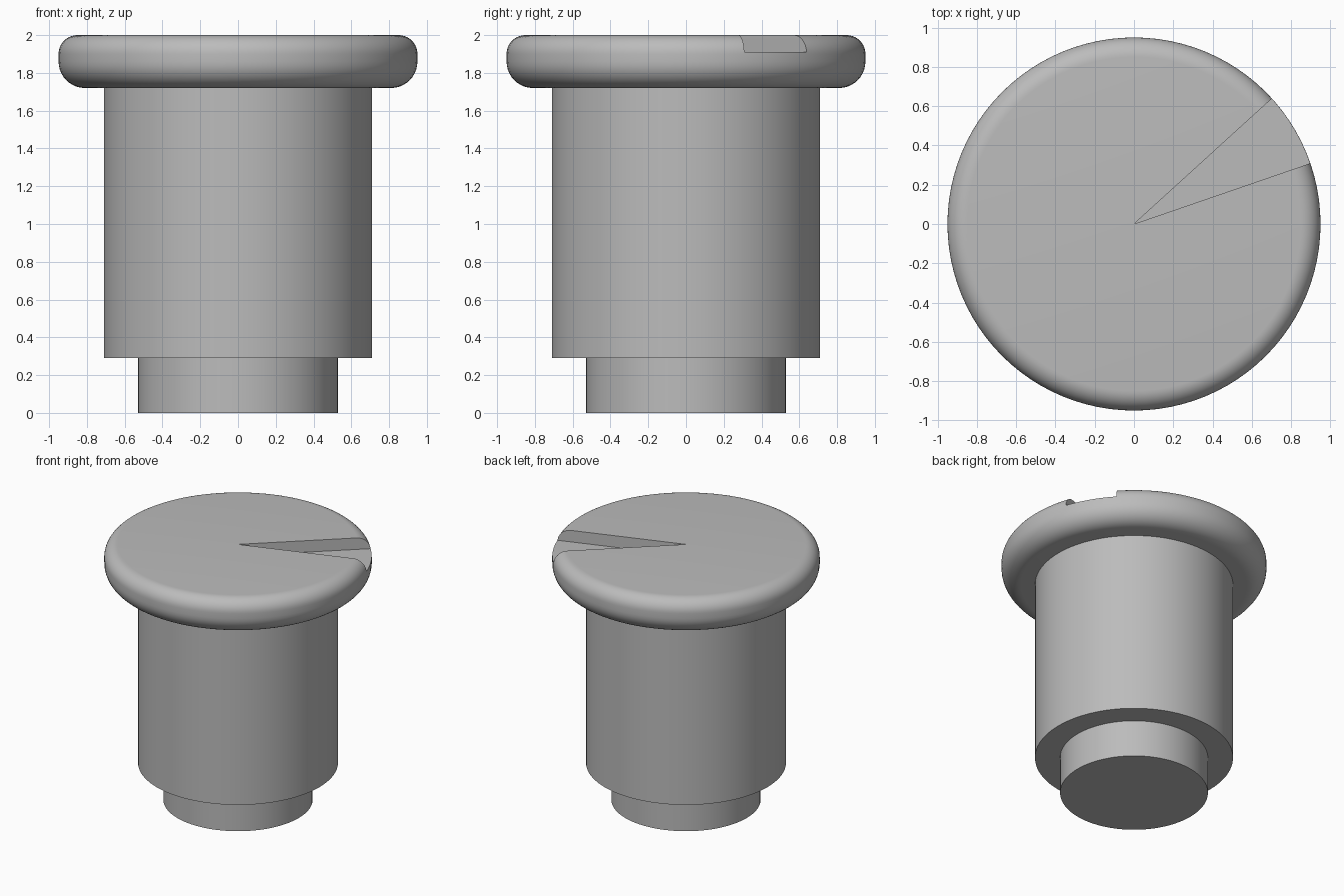
import bpy
import bmesh
from math import sin, cos, pi, radians

cube = bpy.data.objects.get("Cube")
if cube:
    bpy.data.objects.remove(cube, do_unlink=True)

# Single plain grey material
grey = bpy.data.materials.new("plain grey")
grey.use_nodes = True
colour = (0.5, 0.5, 0.5, 1)
grey.diffuse_color = colour
grey.node_tree.nodes["Principled BSDF"].inputs["Base Color"].default_value = colour


def make_object(name, bm):
    bmesh.ops.recalc_face_normals(bm, faces=bm.faces)
    mesh = bpy.data.meshes.new(name)
    bm.to_mesh(mesh)
    bm.free()
    mesh.materials.append(grey)
    obj = bpy.data.objects.new(name, mesh)
    bpy.context.collection.objects.link(obj)
    return obj


def activate(obj):
    bpy.ops.object.select_all(action="DESELECT")
    obj.select_set(True)
    bpy.context.view_layer.objects.active = obj


def turned(name, profile, sides=96):
    """Closed solid of revolution from (radius, z) points, flat caps at both ends."""
    bm = bmesh.new()
    rings = [[bm.verts.new((r * cos(2 * pi * i / sides), r * sin(2 * pi * i / sides), z))
              for i in range(sides)] for r, z in profile]
    for low, high in zip(rings, rings[1:]):
        for i in range(sides):
            j = (i + 1) % sides
            bm.faces.new((low[i], low[j], high[j], high[i]))
    bm.faces.new(rings[0])
    bm.faces.new(rings[-1])
    return make_object(name, bm)


def arc(r, z, radius, start, steps=10):
    """Quarter-circle of profile points around (r, z)."""
    angles = [radians(start + 90 * i / steps) for i in range(steps + 1)]
    return [(r + radius * cos(a), z + radius * sin(a)) for a in angles]


# Stem and shaft
stem = turned("stem", [(0.53, 0), (0.53, 0.3)])
shaft = turned("shaft", [(0.71, 0.29), (0.71, 1.73)])

# Rounded head
head = turned("head", arc(0.81, 1.86, 0.14, -90) + arc(0.85, 1.9, 0.1, 0))

# Wedge-shaped pointer notch cut into the head
bm = bmesh.new()
corners = [(0, 0)] + [(1.5 * cos(radians(a)), 1.5 * sin(radians(a))) for a in (19, 42.3)]
base = bm.faces.new([bm.verts.new((x, y, 1.91)) for x, y in corners])
side = bmesh.ops.extrude_face_region(bm, geom=[base])
bmesh.ops.translate(bm, vec=(0, 0, 0.3),
                    verts=[v for v in side["geom"] if isinstance(v, bmesh.types.BMVert)])
cutter = make_object("notch_cutter", bm)
cutter.hide_render = True

cut = head.modifiers.new("notch", "BOOLEAN")
cut.operation = "DIFFERENCE"
cut.solver = "EXACT"
cut.object = cutter
activate(head)
bpy.ops.object.modifier_apply(modifier=cut.name)
bpy.data.objects.remove(cutter, do_unlink=True)

for part in (stem, shaft, head):
    activate(part)
    bpy.ops.object.shade_smooth_by_angle(angle=radians(30))
